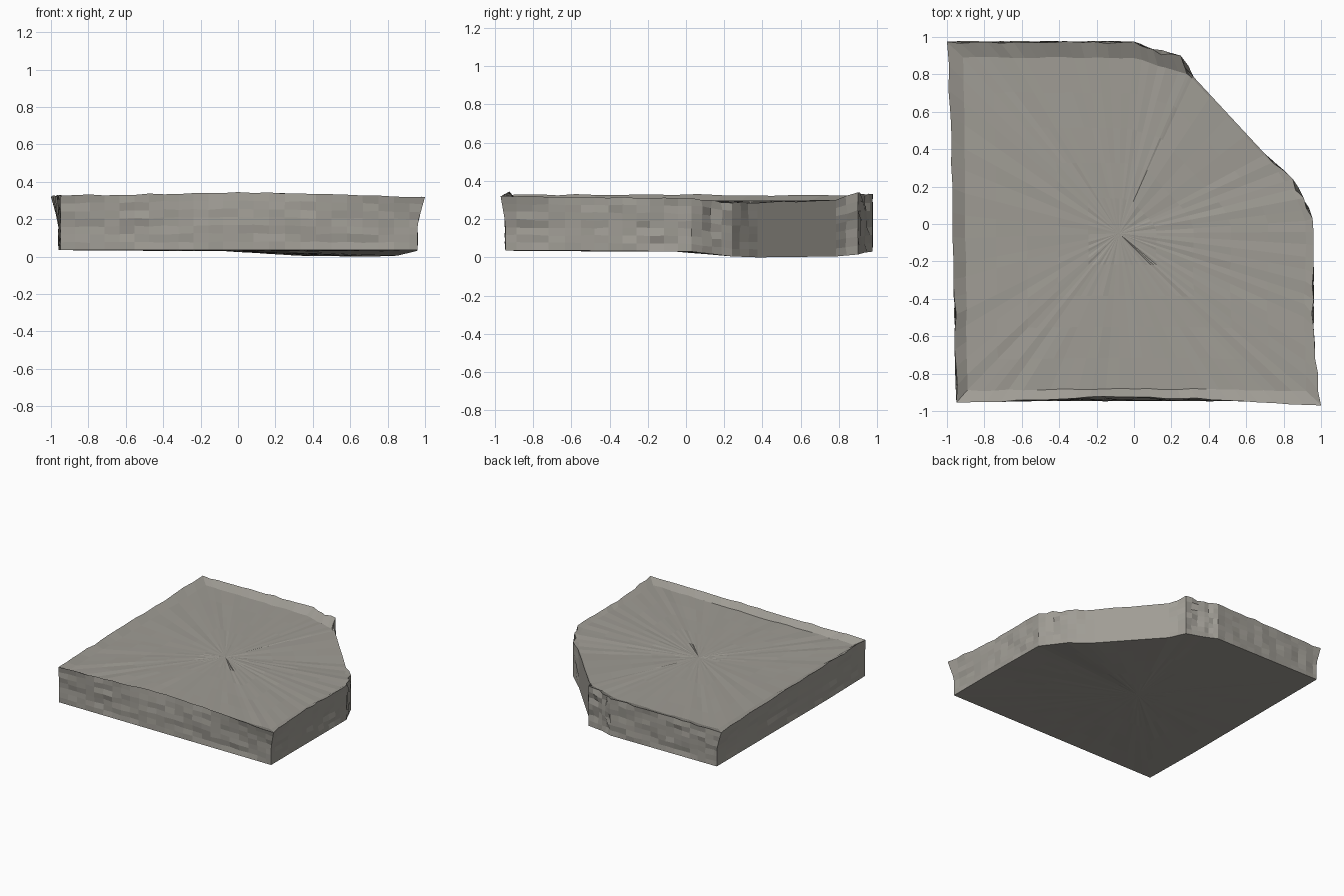
import bpy, bmesh, random
from mathutils import Vector

random.seed(7)
old = bpy.data.objects.get("Cube")
if old:
    bpy.data.objects.remove(old)

# Stone colour
stone = bpy.data.materials.new("warm grey stone")
colour = (0.35, 0.335, 0.3, 1)
stone.diffuse_color = colour
stone.use_nodes = True
stone.node_tree.nodes["Principled BSDF"].inputs["Base Color"].default_value = colour

# Plan of the slab: rim x, y, z; underside z; inner lip x, y; pieces to next; roughness
PLAN = [
    (-1, .975, .32, .035, -.91, .89, 14, .007),
    (0, .975, .33, .03, 0, .89, 3, .012),
    (.1, .935, .33, .025, .12, .85, 3, .014),
    (.25, .9, .34, .015, .29, .8, 2, .012),
    (.32, .785, .3, .005, .31, .78, 4, 0),
    (.7, .375, .285, 0, .69, .37, 3, .006),
    (.85, .24, .285, .005, .81, .235, 4, .014),
    (.955, .03, .31, .03, .92, .02, 8, .009),
    (.96, -.55, .315, .035, .91, -.5, 5, .007),
    (1, -.97, .32, .035, .92, -.89, 12, .007),
    (0, -.925, .345, .035, 0, -.88, 12, .007),
    (-.95, -.955, .325, .035, -.89, -.89, 8, .007),
    (-.965, -.2, .33, .035, -.9, -.2, 9, .007),
]


def jitter(amount):
    return random.uniform(-amount, amount)


# Sample the plan into evenly split columns around the edge
columns = []
for i, a in enumerate(PLAN):
    b = PLAN[(i + 1) % len(PLAN)]
    for k in range(a[6]):
        t = k / a[6]
        p = [u + (v - u) * t for u, v in zip(a, b)]
        rim, inner = Vector(p[:3]), Vector((p[4], p[5], 0))
        # The foot is narrower than the flared corners
        foot = Vector((max(-.96, min(.96, p[0])), p[1], p[3]))
        if foot.y < -.9:
            foot.y = -.945
        outward = Vector((b[1] - a[1], a[0] - b[0], 0)).normalized() * -1
        columns.append((rim, foot, inner, outward, a[7], k == 0))

bm = bmesh.new()


def make_ring(points):
    return [bm.verts.new(p) for p in points]


def bridge(lower, upper):
    n = len(lower)
    for i in range(n):
        j = (i + 1) % n
        bm.faces.new((lower[i], lower[j], upper[j], upper[i]))


def cap(ring, z_centre, rough):
    """Close a ring with gently uneven concentric bands."""
    centre = Vector((-.08, -.05, z_centre))
    base = [v.co.copy() for v in ring]
    for s in (.8, .6, .4, .2):
        band = make_ring([centre + (p - centre) * s + Vector((0, 0, jitter(rough))) for p in base])
        bridge(ring, band)
        ring = band
    hub = bm.verts.new(centre)
    for i, v in enumerate(ring):
        bm.faces.new((v, ring[(i + 1) % len(ring)], hub))


# Layered side wall, with ragged strata and a smooth broken corner
rings = []
LEVELS = 7
for level in range(LEVELS + 1):
    t = level / LEVELS
    flare = max(0, (t - .5) * 2)
    points = []
    for rim, foot, inner, outward, rough, corner in columns:
        p = foot.lerp(rim, flare)
        p.z = foot.z + (rim.z - foot.z) * t
        if not corner and level > 0:
            p += outward * (jitter(rough) - rough * .4)
            p.z += jitter(.004)
        points.append(p)
    rings.append(make_ring(points))
for lower, upper in zip(rings, rings[1:]):
    bridge(lower, upper)

# Sloping lip and the sunken top
lip = make_ring([Vector((inner.x + jitter(rough * .6), inner.y + jitter(rough * .6),
                         min(rim.z, .295) + jitter(.003)))
                 for rim, foot, inner, outward, rough, corner in columns])
bridge(rings[-1], lip)
cap(lip, .297, .002)

# Underside
cap(rings[0], .03, .001)

bmesh.ops.recalc_face_normals(bm, faces=bm.faces[:])
mesh = bpy.data.meshes.new("stone_slab")
bm.to_mesh(mesh)
bm.free()
mesh.materials.append(stone)
slab = bpy.data.objects.new("stone_slab", mesh)
bpy.context.collection.objects.link(slab)
